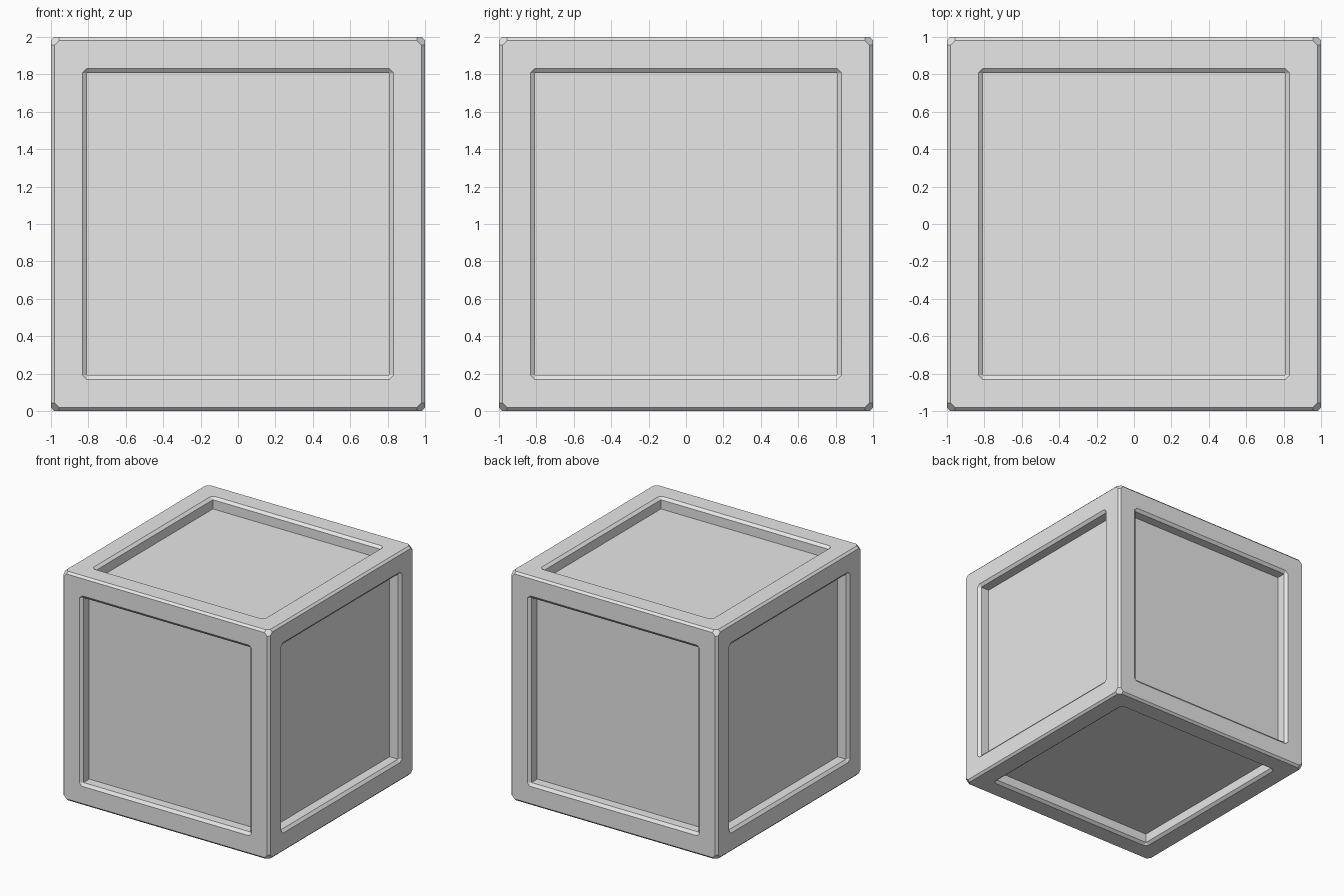
import bpy
import bmesh
from math import radians
from mathutils import Matrix, Vector

default = bpy.data.objects.get("Cube")
if default:
    bpy.data.objects.remove(default, do_unlink=True)

FACE = 0.982    # half width of each flat side
CUT = 0.026     # clipped corner size
RIM = 0.832     # half width of the recess opening
FLOOR = 0.807   # half width of the recess floor
LIP = 0.02      # depth of the chamfered lip
DEPTH = 0.1     # depth of the recess

grey = bpy.data.materials.new("plain grey")
grey.use_nodes = True
colour = (0.8, 0.8, 0.8, 1)
grey.diffuse_color = colour
grey.node_tree.nodes["Principled BSDF"].inputs["Base Color"].default_value = colour


def octagon(half, cut, z):
    """Square ring with clipped corners, counter-clockwise."""
    points = []
    for i in range(4):
        turn = Matrix.Rotation(radians(90 * i), 3, "Z")
        points += [turn @ Vector((half, half - cut, z)),
                   turn @ Vector((half - cut, half, z))]
    return points


# Rotations that carry the top side to all six sides
sides = [Matrix.Rotation(radians(90 * i), 3, "X") for i in range(4)]
sides += [Matrix.Rotation(radians(a), 3, "Y") for a in (90, -90)]

bm = bmesh.new()

# Chamfered cube body
for side in sides:
    for p in octagon(FACE, CUT, 1):
        bm.verts.new(side @ p)
bmesh.ops.convex_hull(bm, input=bm.verts[:])
bmesh.ops.dissolve_limit(bm, angle_limit=radians(1), verts=bm.verts[:], edges=bm.edges[:])
flat_sides = [f for f in bm.faces if f.calc_area() > 1]
bmesh.ops.delete(bm, geom=flat_sides, context="FACES_ONLY")

# Frame, chamfered lip, walls and floor on every side
for side in sides:
    levels = [octagon(FACE, CUT, 1),
              octagon(RIM, RIM - FLOOR, 1),
              octagon(FLOOR, 0, 1 - LIP),
              octagon(FLOOR, 0, 1 - DEPTH)]
    rings = [[bm.verts.new(side @ p) for p in level] for level in levels]
    for outer, inner in zip(rings, rings[1:]):
        for i in range(8):
            j = (i + 1) % 8
            bm.faces.new((outer[i], outer[j], inner[j], inner[i]))
    bm.faces.new(rings[-1])

bmesh.ops.remove_doubles(bm, verts=bm.verts[:], dist=0.001)
bmesh.ops.recalc_face_normals(bm, faces=bm.faces[:])
bmesh.ops.translate(bm, verts=bm.verts[:], vec=(0, 0, 1))

mesh = bpy.data.meshes.new("panelled_crate")
bm.to_mesh(mesh)
bm.free()
mesh.materials.append(grey)
crate = bpy.data.objects.new("panelled_crate", mesh)
bpy.context.collection.objects.link(crate)
